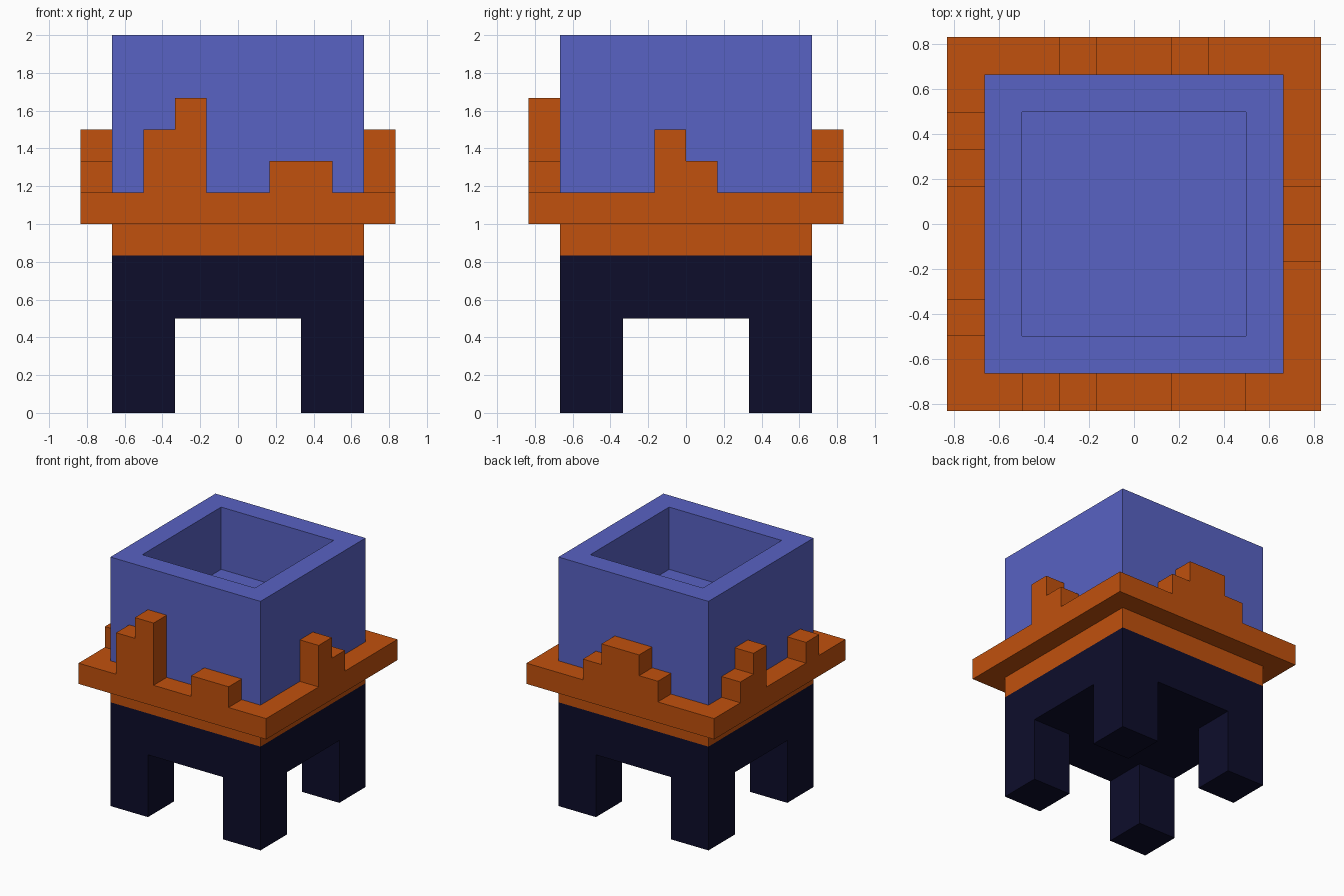
import bpy, bmesh, math

cube = bpy.data.objects.get("Cube")
if cube:
    bpy.data.objects.remove(cube, do_unlink=True)

U = 1 / 6          # one block


def material(name, rgb):
    m = bpy.data.materials.new(name)
    m.use_nodes = True
    m.diffuse_color = (*rgb, 1)
    bsdf = m.node_tree.nodes["Principled BSDF"]
    bsdf.inputs["Base Color"].default_value = (*rgb, 1)
    bsdf.inputs["Roughness"].default_value = 0.8
    return m


blue = material("periwinkle blue", (0.098, 0.122, 0.546))
orange = material("burnt orange", (0.533, 0.082, 0.004))
navy = material("dark navy", (0.004, 0.004, 0.024))


def block_part(name, mat, half, z0, z1, filled):
    """Skin every block where filled(x, y, z) is true, then merge flat areas."""
    cells = {(x, y, z) for x in range(-half, half) for y in range(-half, half)
             for z in range(z0, z1) if filled(x, y, z)}
    bm = bmesh.new()
    verts = {}
    for c in cells:
        for axis in range(3):
            for side in (0, 1):
                near = list(c)
                near[axis] += 2 * side - 1
                if tuple(near) in cells:
                    continue
                b, d = (axis + 1) % 3, (axis + 2) % 3
                loop = []
                for i, j in ((0, 0), (1, 0), (1, 1), (0, 1)):
                    p = list(c)
                    p[axis] += side
                    p[b] += i
                    p[d] += j
                    p = tuple(p)
                    if p not in verts:
                        verts[p] = bm.verts.new([k * U for k in p])
                    loop.append(verts[p])
                bm.faces.new(loop if side else loop[::-1])
    bmesh.ops.dissolve_limit(bm, angle_limit=math.radians(1),
                             verts=bm.verts[:], edges=bm.edges[:])
    mesh = bpy.data.meshes.new(name)
    bm.to_mesh(mesh)
    bm.free()
    mesh.materials.append(mat)
    obj = bpy.data.objects.new(name, mesh)
    bpy.context.collection.objects.link(obj)
    return obj


def on_corner(v):
    return v < -2 or v >= 2


# Flame heights in blocks above the rim, by position along each side
FRONT = {-3: 2, -2: 3, 1: 1, 2: 1}
BACK = {-2: 1, -1: 2, 0: 2, 1: 1}
RIGHT_SIDE = {-3: 1, 1: 2, 2: 1}      # on -x
LEFT_SIDE = {-1: 2, 0: 1}             # on +x


def flame_cell(x, y, z):
    if z == 6:
        return True
    h = 0
    if y == -5:
        h = FRONT.get(x, 0)
    elif y == 4:
        h = BACK.get(x, 0)
    elif x == -5:
        h = RIGHT_SIDE.get(y, 0)
    elif x == 4:
        h = LEFT_SIDE.get(y, 0)
    return z < 7 + h


# Base with four square legs
block_part("legged_base", navy, 4, 0, 5,
           lambda x, y, z: z >= 3 or (on_corner(x) and on_corner(y)))

# Band under the rim
block_part("trim_band", orange, 4, 5, 6, lambda x, y, z: True)

# Overhanging rim with stepped flames
block_part("flame_rim", orange, 5, 6, 10, flame_cell)

# Open box with a square hollow
block_part("vessel", blue, 4, 7, 12,
           lambda x, y, z: z < 9 or not (-3 <= x < 3 and -3 <= y < 3))
